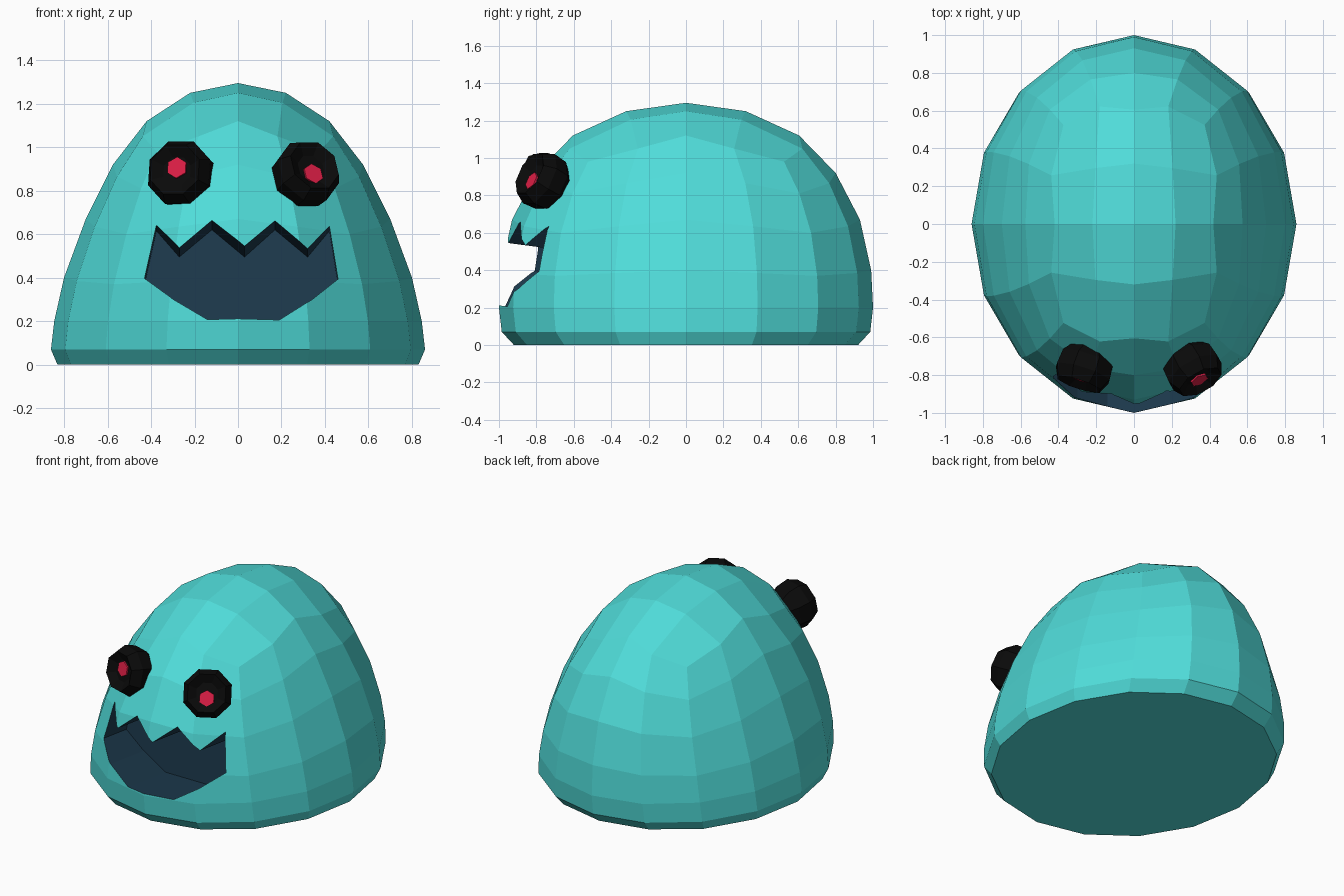
import bpy, bmesh
from math import cos, sin, pi
from mathutils import Vector

if "Cube" in bpy.data.objects:
    bpy.data.objects.remove(bpy.data.objects["Cube"])


def material(name, rgb):
    m = bpy.data.materials.new(name)
    m.diffuse_color = (*rgb, 1)
    m.use_nodes = True
    m.node_tree.nodes["Principled BSDF"].inputs["Base Color"].default_value = m.diffuse_color
    return m


teal = material("teal", (0.08, 0.72, 0.70))
navy = material("navy", (0.013, 0.045, 0.08))
black = material("black", (0.003, 0.003, 0.003))
red = material("red", (0.72, 0.013, 0.06))


def finish(bm, name, mats):
    bmesh.ops.recalc_face_normals(bm, faces=bm.faces[:])
    me = bpy.data.meshes.new(name)
    bm.to_mesh(me)
    bm.free()
    for m in mats:
        me.materials.append(m)
    ob = bpy.data.objects.new(name, me)
    bpy.context.collection.objects.link(ob)
    return ob


# Dome profile: height, half width, half length
PROFILE = [(1.295, 0, 0), (1.25, .22, .32), (1.12, .42, .605), (.92, .575, .80),
           (.67, .70, .93), (.40, .80, .99), (.20, .845, 1.0), (.07, .86, .985),
           (0.01, .83, .92)]


def dome_point(angle, z):
    for (z1, a1, b1), (z0, a0, b0) in zip(PROFILE, PROFILE[1:]):
        if z >= z0 - 1e-6:
            t = (z1 - z) / (z1 - z0)
            return (cos(angle) * (a1 + (a0 - a1) * t), sin(angle) * (b1 + (b0 - b1) * t), z)


# Body: a rounded block dome, rings dip towards the four corners
bm = bmesh.new()
apex = bm.verts.new((0, 0, 1.295))


def ring(z, drop, n):
    out = []
    for i in range(n):
        a = 2 * pi * i / n
        out.append(bm.verts.new(dome_point(a, z - drop * sin(2 * a) ** 2)))
    return out


cap = ring(1.25, .045, 8)
rings = [ring(z, d, 16) for z, d in
         [(1.12, .14), (.92, .11), (.67, .07), (.40, .03), (.20, 0), (.07, 0), (.01, 0)]]
top = rings[0]
for k in range(0, 8, 2):
    m0, c, m1 = cap[k], cap[k + 1], cap[(k + 2) % 8]
    o = [top[(2 * k + j) % 16] for j in range(5)]
    bm.faces.new((apex, m0, c, m1))
    bm.faces.new((m0, o[0], o[1], c))
    bm.faces.new((c, o[1], o[2], o[3]))
    bm.faces.new((c, o[3], o[4], m1))
for up, low in zip(rings, rings[1:]):
    for i in range(16):
        j = (i + 1) % 16
        bm.faces.new((up[i], low[i], low[j], up[j]))
bm.faces.new(rings[-1])
for v in bm.verts:
    if v.co.z < .02:
        v.co.z = 0
body = finish(bm, "body", [teal, navy])

# Mouth cutter: jagged outline pushed back and slightly down
OUTLINE = [(-.43, .41), (-.30, .30), (-.14, .20), (.19, .20), (.34, .30), (.46, .41),
           (.42, .66), (.32, .54), (.17, .665), (.03, .54), (-.12, .665), (-.27, .54),
           (-.375, .66)]
bm = bmesh.new()
front = [bm.verts.new((x, -1.1, z + .025)) for x, z in OUTLINE]
back = [bm.verts.new((x, -.57, z - .045)) for x, z in OUTLINE]
bm.faces.new(front)
bm.faces.new(back)
for i in range(len(front)):
    j = (i + 1) % len(front)
    bm.faces.new((front[i], front[j], back[j], back[i]))
for f in bm.faces:
    f.material_index = 1
cutter = finish(bm, "mouth_cutter", [teal, navy])
cutter.hide_render = True

mod = body.modifiers.new("mouth", 'BOOLEAN')
mod.operation = 'DIFFERENCE'
mod.solver = 'EXACT'
mod.object = cutter
bpy.context.view_layer.objects.active = body
bpy.ops.object.modifier_apply(modifier=mod.name)
bpy.data.objects.remove(cutter)


# Eyes: eight-sided dished drums with a hexagonal pupil
def lathe(bm, prof, n):
    loops = [[bm.verts.new((r * cos(2 * pi * (i + .5) / n), r * sin(2 * pi * (i + .5) / n), h))
              for i in range(n)] for r, h in prof]
    for a, b in zip(loops, loops[1:]):
        for i in range(n):
            j = (i + 1) % n
            bm.faces.new((a[i], a[j], b[j], b[i]))
    bm.faces.new(loops[0])
    bm.faces.new(loops[-1])


def eye(side, centre, axis, shift):
    rot = Vector(axis).to_track_quat('Z', 'Y')
    parts = [("eye", 8, black, [(.09, -.13), (.15, -.06), (.158, .02), (.125, .085), (.07, .05)], 0),
             ("pupil", 6, red, [(.05, .03), (.05, .06)], shift)]
    for name, n, mat, prof, dz in parts:
        bm = bmesh.new()
        lathe(bm, prof, n)
        ob = finish(bm, f"{side}_{name}", [mat])
        ob.rotation_mode = 'QUATERNION'
        ob.rotation_quaternion = rot
        ob.location = Vector(centre) + rot @ Vector((0, dz, 0))


eye("left", (-.265, -.77, .88), (-.3, -.92, .2), .015)
eye("right", (.315, -.77, .88), (.42, -.75, .42), -.03)
